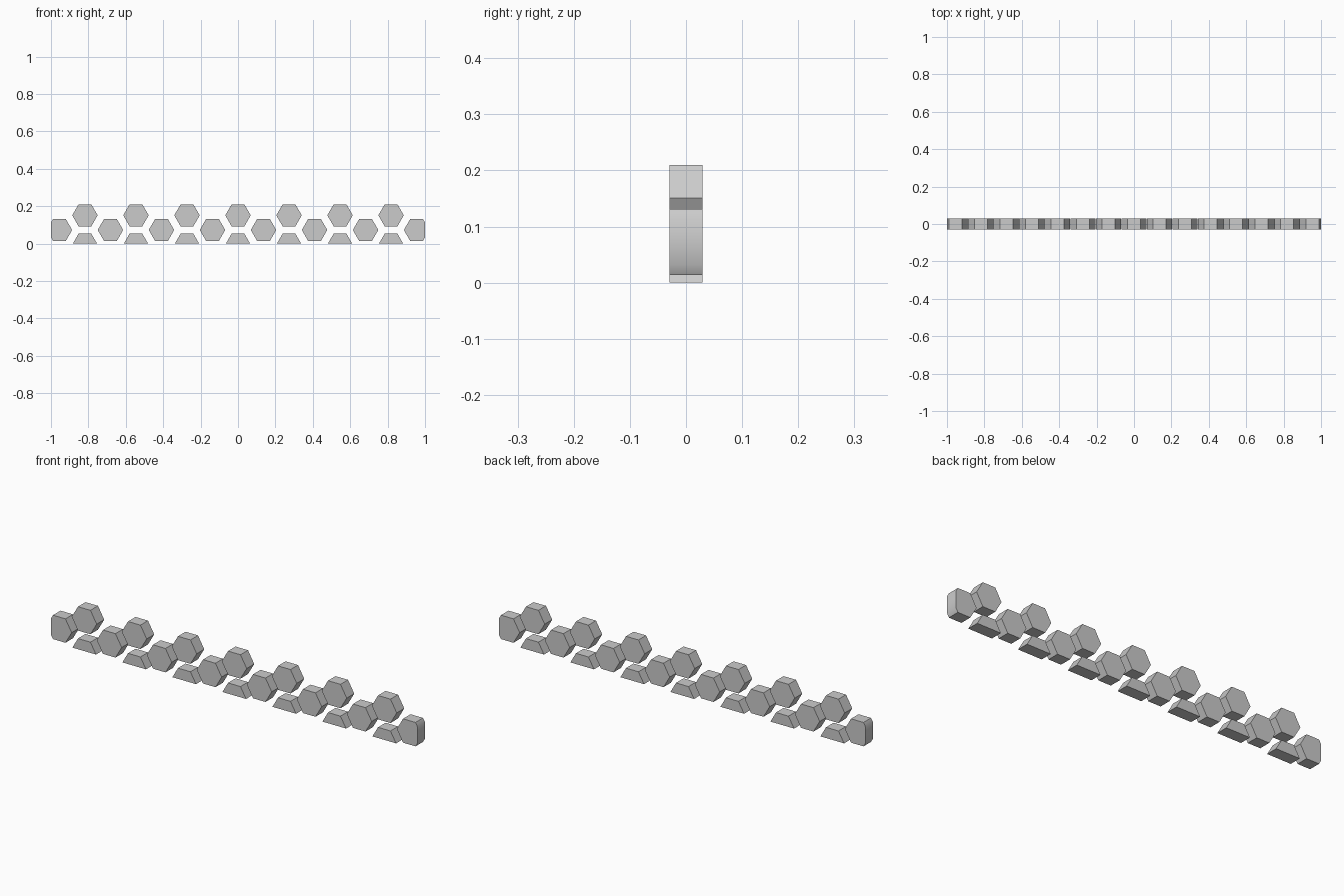
import bpy, bmesh, math
from mathutils import Vector

cube = bpy.data.objects.get("Cube")
if cube:
    bpy.data.objects.remove(cube, do_unlink=True)

RADIUS = 0.068        # hexagon centre to corner
DEPTH = 0.0587        # thickness along y
STEP_X = 0.1364       # distance between neighbouring columns
STEP_Z = 0.157        # distance between stacked hexagons
ROW_TOP = 0.151       # centre height of the upper row
ROW_MID = ROW_TOP - STEP_Z / 2
ROW_LOW = ROW_TOP - STEP_Z

grey = bpy.data.materials.new("plain_grey")
grey.use_nodes = True
colour = (0.6, 0.6, 0.6, 1)
grey.diffuse_color = colour
grey.node_tree.nodes["Principled BSDF"].inputs["Base Color"].default_value = colour


def trim(bm, point, normal):
    """Cut away everything beyond a plane and close the cut."""
    geom = bm.verts[:] + bm.edges[:] + bm.faces[:]
    cut = bmesh.ops.bisect_plane(bm, geom=geom, plane_co=point, plane_no=normal,
                                 clear_outer=True)["geom_cut"]
    edges = [e for e in cut if isinstance(e, bmesh.types.BMEdge)]
    if edges:
        bmesh.ops.holes_fill(bm, edges=edges, sides=0)


def hexagon(name, x, z):
    """Hexagonal prism along y, trimmed to the rectangular panel bounds."""
    bm = bmesh.new()
    ring = [bm.verts.new((x + RADIUS * math.cos(i * math.pi / 3), -DEPTH / 2,
                          z + RADIUS * math.sin(i * math.pi / 3))) for i in range(6)]
    face = bm.faces.new(ring)
    out = bmesh.ops.extrude_face_region(bm, geom=[face])["geom"]
    verts = [v for v in out if isinstance(v, bmesh.types.BMVert)]
    bmesh.ops.translate(bm, verts=verts, vec=(0, DEPTH, 0))
    if z < RADIUS * math.sin(math.pi / 3):
        trim(bm, Vector((0, 0, 0)), Vector((0, 0, -1)))
    if abs(x) + RADIUS > 1:
        side = math.copysign(1, x)
        trim(bm, Vector((side, 0, 0)), Vector((side, 0, 0)))
    bmesh.ops.recalc_face_normals(bm, faces=bm.faces[:])
    mesh = bpy.data.meshes.new(name)
    bm.to_mesh(mesh)
    bm.free()
    mesh.materials.append(grey)
    obj = bpy.data.objects.new(name, mesh)
    bpy.context.collection.objects.link(obj)
    obj.select_set(True)
    bpy.context.view_layer.objects.active = obj


bpy.ops.object.select_all(action="DESELECT")

# Alternate columns: a single middle hexagon, or an upper one over a half one
for k in range(-7, 8):
    x = k * STEP_X
    if k % 2:
        hexagon(f"middle_hexagon_{(k + 9) // 2}", x, ROW_MID)
    else:
        hexagon(f"upper_hexagon_{(k + 8) // 2}", x, ROW_TOP)
        hexagon(f"lower_half_hexagon_{(k + 8) // 2}", x, ROW_LOW)

# Soft shading across the trimmed ends, crisp hexagon corners
bpy.ops.object.shade_smooth_by_angle(angle=math.radians(40))
